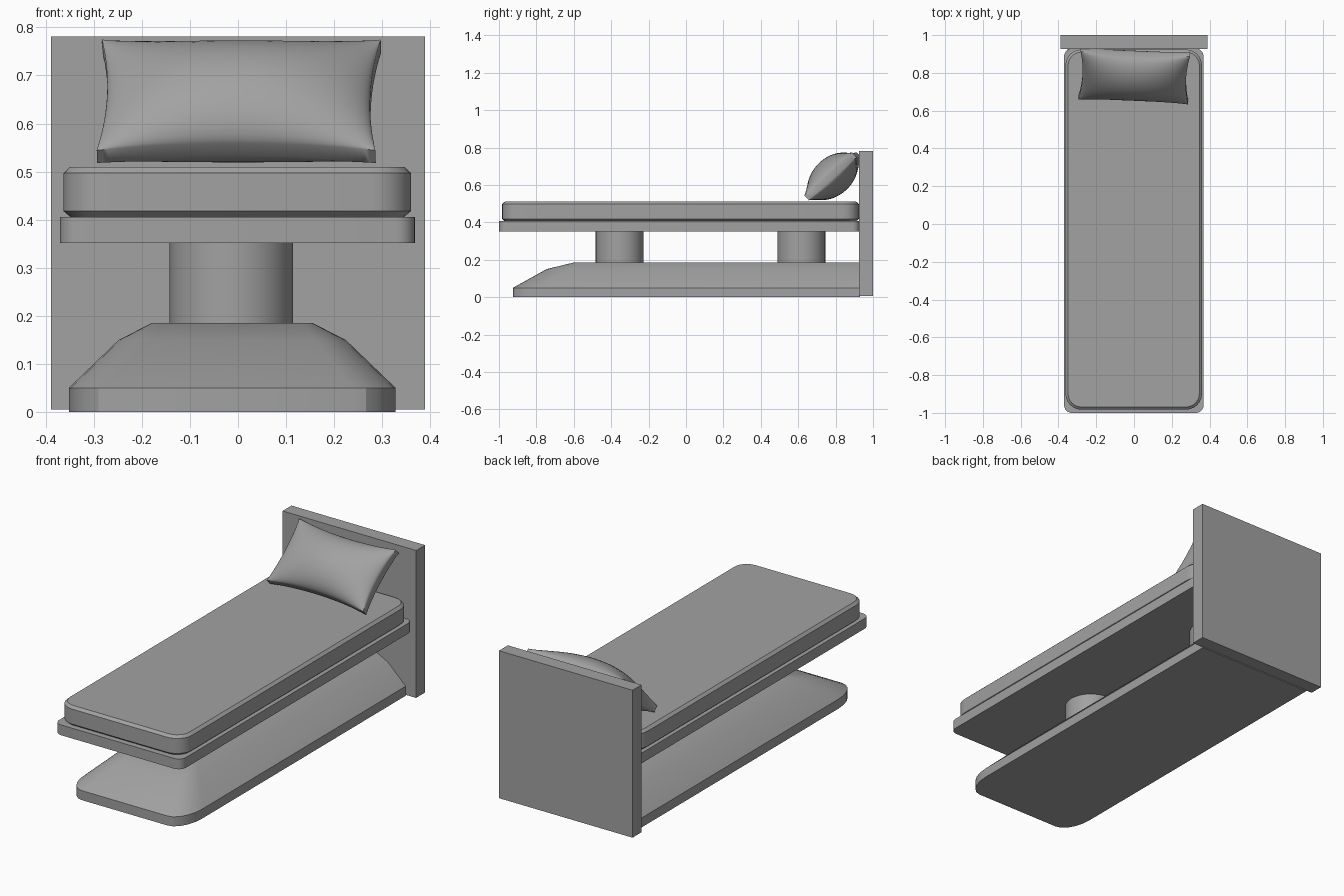
import bpy, bmesh, math
from mathutils import Matrix

old = bpy.data.objects.get("Cube")
if old:
    bpy.data.objects.remove(old, do_unlink=True)

# Single plain grey for every part
grey = bpy.data.materials.new("plain grey")
grey.use_nodes = True
color = (0.36, 0.36, 0.36, 1)
grey.diffuse_color = color
grey.node_tree.nodes["Principled BSDF"].inputs["Base Color"].default_value = color


def finish(bm, name, smooth=30):
    bmesh.ops.recalc_face_normals(bm, faces=bm.faces)
    mesh = bpy.data.meshes.new(name)
    bm.to_mesh(mesh)
    bm.free()
    mesh.materials.append(grey)
    ob = bpy.data.objects.new(name, mesh)
    bpy.context.collection.objects.link(ob)
    bpy.ops.object.select_all(action='DESELECT')
    ob.select_set(True)
    bpy.context.view_layer.objects.active = ob
    if smooth:
        bpy.ops.object.shade_smooth_by_angle(angle=math.radians(smooth))
    return ob


def rounded_outline(x0, x1, y0, y1, rx, ry, back, steps):
    """Rounded rectangle; back scales the radius of the two rear corners."""
    points = []
    for i, (sx, sy) in enumerate([(1, 1), (-1, 1), (-1, -1), (1, -1)]):
        k = back if sy > 0 else 1
        cx = x1 - rx * k if sx > 0 else x0 + rx * k
        cy = y1 - ry * k if sy > 0 else y0 + ry
        for s in range(steps + 1):
            a = math.pi / 2 * (i + s / steps)
            points.append((cx + rx * k * math.cos(a), cy + ry * k * math.sin(a)))
    return points


def loft(name, rings, back=1, steps=6, smooth=30):
    """Stack rounded rectangles given as (z, x0, x1, y0, y1, rx, ry)."""
    bm = bmesh.new()
    loops = [[bm.verts.new((x, y, r[0])) for x, y in rounded_outline(*r[1:], back, steps)]
             for r in rings]
    n = len(loops[0])
    for low, high in zip(loops, loops[1:]):
        for i in range(n):
            j = (i + 1) % n
            bm.faces.new((low[i], low[j], high[j], high[i]))
    bm.faces.new(loops[0])
    bm.faces.new(loops[-1])
    bmesh.ops.remove_doubles(bm, verts=bm.verts, dist=1e-5)
    return finish(bm, name, smooth)


# Headboard slab
bm = bmesh.new()
bmesh.ops.create_cube(bm, size=1, matrix=Matrix.Translation((0, 0.963, 0.393))
                      @ Matrix.Diagonal((0.778, 0.074, 0.776, 1)))
finish(bm, "headboard", 0)

# Floor plinth: sides slope inward, the nose slopes further
plinth = []
for z, ix, iy, rx, ry in [(0, 0, 0, 0.09, 0.16), (0.05, 0, 0, 0.09, 0.16),
                          (0.15, 0.104, 0.18, 0.065, 0.11),
                          (0.185, 0.173, 0.325, 0.02, 0.035)]:
    plinth.append((z, -0.352 + ix, 0.328 - ix, -0.925 + iy, 0.93, rx, ry))
loft("plinth", plinth, back=0, steps=5, smooth=20)

# Two round pedestals
for label, y in (("front", -0.355), ("rear", 0.617)):
    bm = bmesh.new()
    bmesh.ops.create_cone(bm, cap_ends=True, segments=32, radius1=0.128, radius2=0.128,
                          depth=0.17, matrix=Matrix.Translation((-0.014, y, 0.267)))
    finish(bm, label + "_pedestal")

# Bed platform
loft("platform", [(z, -0.37, 0.368, -1, 0.928, 0.04, 0.04) for z in (0.352, 0.406)])

# Mattress with chamfered rims
mattress = []
for z, inset in [(0.406, 0.014), (0.418, 0), (0.497, 0), (0.51, 0.014)]:
    r = 0.085 - inset
    mattress.append((z, -0.363 + inset, 0.36 - inset, -0.983 + inset, 0.924 - inset, r, r))
loft("mattress", mattress)

# Pillow: two puffed sheets joined by a border strip, corners drawn out
NU, NV = 32, 20
bm = bmesh.new()
sheets = []
for side in (1, -1):
    sheet = []
    for i in range(NU + 1):
        u = math.sin(math.pi / 2 * (2 * i / NU - 1))
        row = []
        for j in range(NV + 1):
            v = math.sin(math.pi / 2 * (2 * j / NV - 1))
            x = u * (0.274 + 0.016 * v * v)
            y = v * (0.15 + 0.022 * u * u)
            puff = (max(0, (1 - u * u) * (1 - v * v))) ** 0.62
            row.append(bm.verts.new((x, y, side * (0.018 + 0.084 * puff))))
        sheet.append(row)
    for i in range(NU):
        for j in range(NV):
            bm.faces.new((sheet[i][j], sheet[i + 1][j], sheet[i + 1][j + 1], sheet[i][j + 1]))
    rim = ([sheet[i][0] for i in range(NU)] + [sheet[NU][j] for j in range(NV)]
           + [sheet[i][NV] for i in range(NU, 0, -1)] + [sheet[0][j] for j in range(NV, 0, -1)])
    sheets.append(rim)
for i in range(len(sheets[0])):
    j = (i + 1) % len(sheets[0])
    bm.faces.new((sheets[0][i], sheets[0][j], sheets[1][j], sheets[1][i]))
bmesh.ops.transform(bm, verts=bm.verts, matrix=Matrix.Translation((0.002, 0.785, 0.646))
                    @ Matrix.Rotation(math.radians(-2.5), 4, 'Z')
                    @ Matrix.Rotation(math.radians(42), 4, 'X'))
finish(bm, "pillow", 40)
